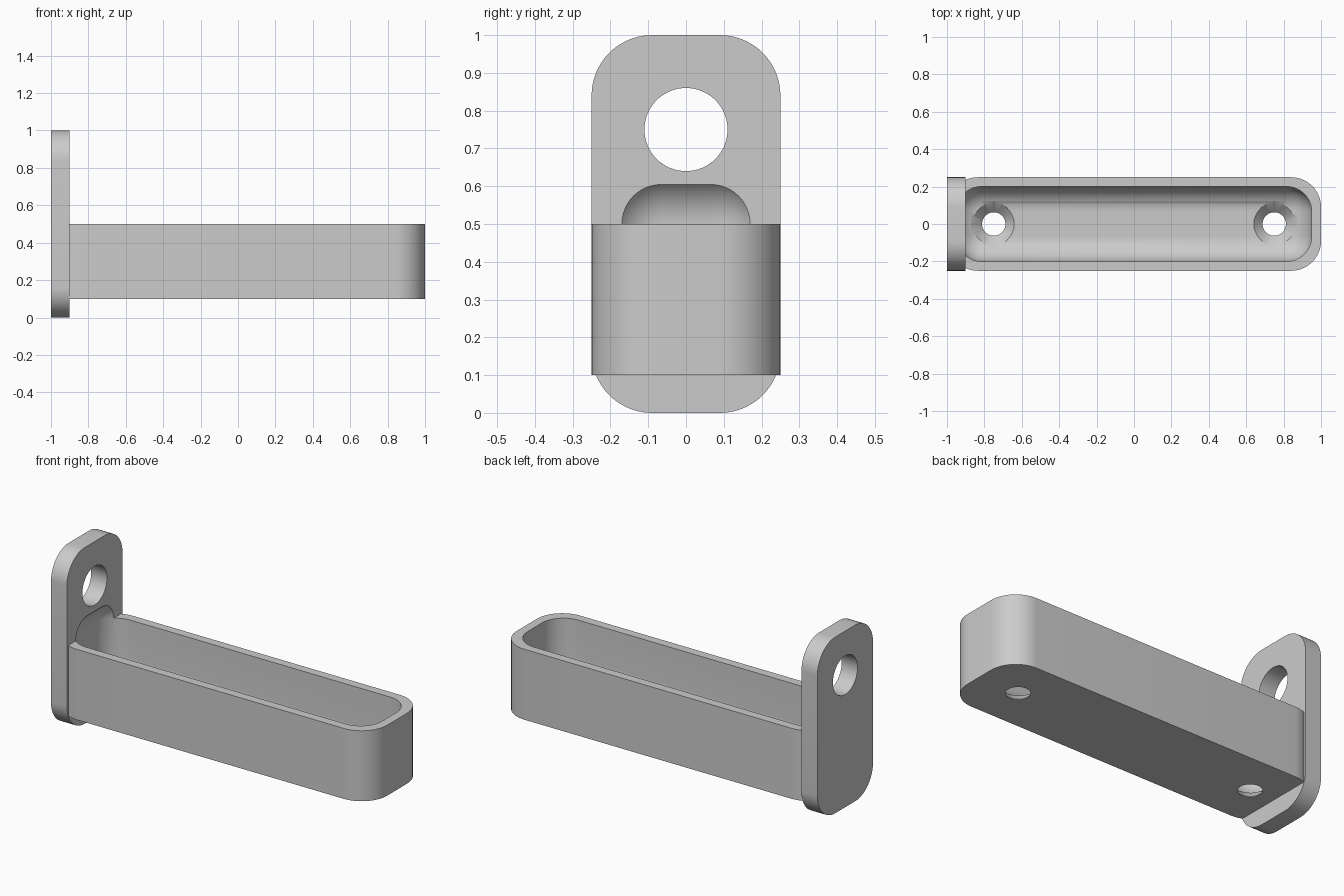
import bpy
import bmesh
from math import radians, pi
from mathutils import Matrix, Vector

if "Cube" in bpy.data.objects:
    bpy.data.objects.remove(bpy.data.objects["Cube"], do_unlink=True)

gray = bpy.data.materials.new("plain gray")
gray.use_nodes = True
color = (0.6, 0.6, 0.6, 1)
gray.diffuse_color = color
gray.node_tree.nodes["Principled BSDF"].inputs["Base Color"].default_value = color


def finish(name, bm):
    bmesh.ops.recalc_face_normals(bm, faces=bm.faces)
    mesh = bpy.data.meshes.new(name)
    bm.to_mesh(mesh)
    bm.free()
    mesh.materials.append(gray)
    obj = bpy.data.objects.new(name, mesh)
    bpy.context.collection.objects.link(obj)
    return obj


def rounded_box(name, low, high, radius, axis=None):
    """Box with rounded edges: those along one axis, or all of them."""
    low, high = Vector(low), Vector(high)
    bm = bmesh.new()
    bmesh.ops.create_cube(bm, size=1)
    bmesh.ops.scale(bm, vec=high - low, verts=bm.verts)
    bmesh.ops.translate(bm, vec=(low + high) / 2, verts=bm.verts)
    edges = [e for e in bm.edges if axis is None
             or abs((e.verts[0].co - e.verts[1].co).normalized()[axis]) > 0.9]
    bmesh.ops.bevel(bm, geom=edges, offset=radius, offset_type='OFFSET',
                    segments=14, profile=0.5, affect='EDGES', clamp_overlap=False)
    return finish(name, bm)


def cone(name, center, r1, r2, depth, turn=None):
    bm = bmesh.new()
    bmesh.ops.create_cone(bm, cap_ends=True, segments=64,
                          radius1=r1, radius2=r2, depth=depth)
    if turn:
        bmesh.ops.transform(bm, matrix=turn, verts=bm.verts)
    bmesh.ops.translate(bm, vec=center, verts=bm.verts)
    return finish(name, bm)


def combine(target, tool, operation):
    mod = target.modifiers.new(operation, 'BOOLEAN')
    mod.operation = operation
    mod.solver = 'EXACT'
    mod.object = tool
    bpy.context.view_layer.objects.active = target
    bpy.ops.object.modifier_apply(modifier=mod.name)
    bpy.data.objects.remove(tool, do_unlink=True)


# Upright mounting plate joined to the long tray
tray = rounded_box("mounted_tray", (-0.995, -0.25, 0.1), (1, 0.25, 0.5), 0.16, axis=2)
plate = rounded_box("mounting_plate", (-1, -0.25, 0), (-0.9, 0.25, 1), 0.16, axis=0)
combine(tray, plate, 'UNION')

# Pillow-shaped hollow, which also bites into the plate
hollow = rounded_box("hollow_cutter", (-0.95, -0.2, 0.15), (0.95, 0.2, 0.635), 0.135)
combine(tray, hollow, 'DIFFERENCE')

# Round hole through the plate
hole = cone("plate_hole_cutter", (-0.95, 0, 0.75), 0.11, 0.11, 0.3,
            Matrix.Rotation(pi / 2, 4, 'Y'))
combine(tray, hole, 'DIFFERENCE')

# Countersunk screw holes in the floor: straight bore, then a cone
for x in (-0.75, 0.75):
    combine(tray, cone("bore_cutter", (x, 0, 0.12), 0.0625, 0.0625, 0.1), 'DIFFERENCE')
    combine(tray, cone("countersink_cutter", (x, 0, 0.1325), 0.0625, 0.122, 0.06),
            'DIFFERENCE')

bpy.ops.object.select_all(action='DESELECT')
tray.select_set(True)
bpy.context.view_layer.objects.active = tray
bpy.ops.object.shade_smooth_by_angle(angle=radians(30))
